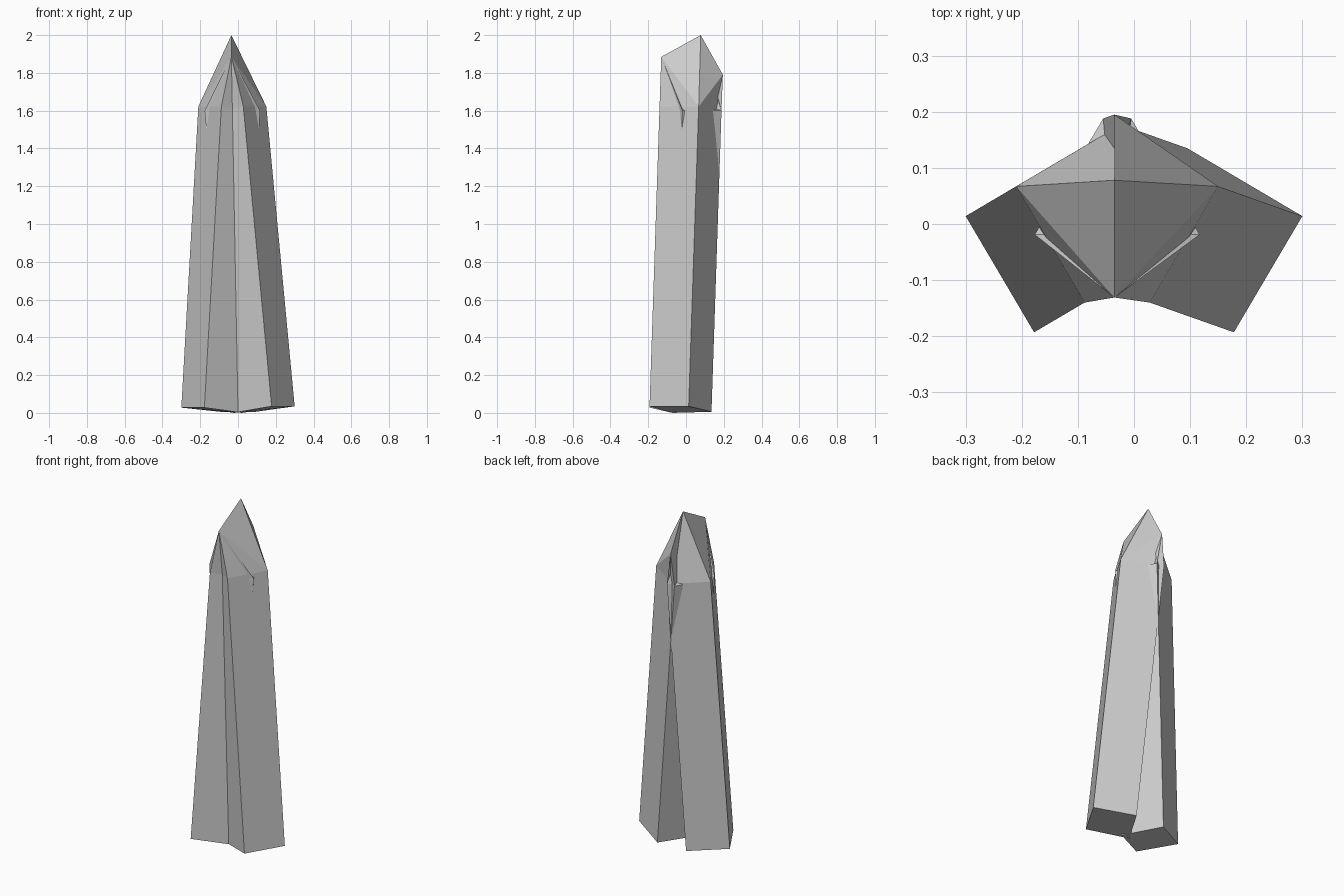
import bpy, bmesh
from mathutils import Vector

if "Cube" in bpy.data.objects:
    bpy.data.objects.remove(bpy.data.objects["Cube"])

# Section corners of one slab: outer back, outer front, inner front, inner back
SECTION = [(0.30, 0.014), (0.178, -0.193), (-0.027, -0.072), (0.095, 0.135)]
# Shared sloping end of both slabs, at the same four corners
TIP = [(-0.035, 0.078, 2.0), (-0.035, -0.131, 1.885),
       (-0.035, -0.015, 1.67), (-0.035, 0.195, 1.79)]


def slab(name, side, shift, outer_z, back_diagonal):
    """Leaning four-sided slab that narrows into the shared tip."""
    bm = bmesh.new()
    foot_z = (outer_z, outer_z, 0.0, 0.006)
    shoulder_z = (1.622, 1.622, 1.60, 1.60)
    rings = [
        [Vector((side * x, y, z)) for (x, y), z in zip(SECTION, foot_z)],
        [Vector((side * x + shift, y + 0.053, z)) for (x, y), z in zip(SECTION, shoulder_z)],
        [Vector(p) for p in TIP],
    ]
    foot, shoulder, tip = [[bm.verts.new(p) for p in ring] for ring in rings]
    bm.faces.new(foot)
    bm.faces.new(tip)
    for i in range(4):
        j = (i + 1) % 4
        bm.faces.new((foot[i], foot[j], shoulder[j], shoulder[i]))
        # Bent tip facets are split along a chosen diagonal
        split = back_diagonal if i == 3 else (i == 0)
        a, b, c, d = shoulder[i], shoulder[j], tip[j], tip[i]
        if split:
            bm.faces.new((a, b, c))
            bm.faces.new((a, c, d))
        else:
            bm.faces.new((a, b, d))
            bm.faces.new((b, c, d))
    bmesh.ops.recalc_face_normals(bm, faces=bm.faces)
    mesh = bpy.data.meshes.new(name)
    bm.to_mesh(mesh)
    bm.free()
    obj = bpy.data.objects.new(name, mesh)
    bpy.context.collection.objects.link(obj)
    return obj


# The two crossing slabs
slab("left_slab", -1, 0.09, 0.028, True)
slab("right_slab", 1, -0.15, 0.035, False)
